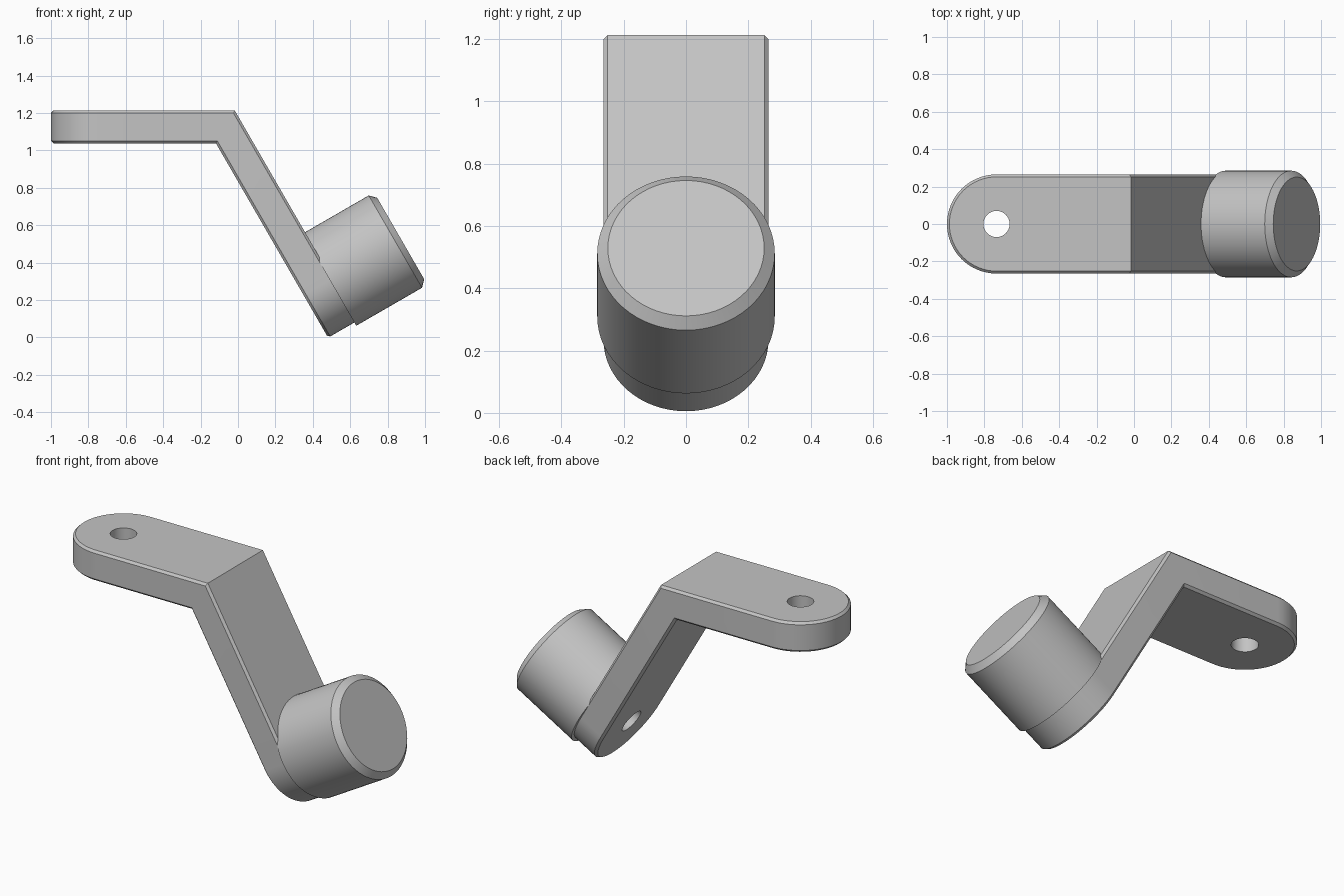
import bpy, bmesh
from math import sin, cos, pi, radians, tan
from mathutils import Vector

if "Cube" in bpy.data.objects:
    bpy.data.objects.remove(bpy.data.objects["Cube"])

SEG = 32                     # segments per half circle
T, R, C = 0.175, 0.265, 0.013  # plate thickness, half width, chamfer
TILT = radians(60)
BEND = Vector((-0.017, 0, 1.213))  # outer corner of the bend
Y = Vector((0, 1, 0))
TAB_DIR, TAB_IN = Vector((-1, 0, 0)), Vector((0, 0, -1))
ARM_DIR = Vector((cos(TILT), 0, -sin(TILT)))
ARM_OUT = Vector((sin(TILT), 0, cos(TILT)))
TAB_CENTRE = BEND + TAB_DIR * 0.718
ARM_CENTRE = BEND + ARM_DIR * 1.036

grey = bpy.data.materials.new("grey metal")
grey.use_nodes = True
colour = (0.55, 0.55, 0.55, 1)
grey.diffuse_color = colour
grey.node_tree.nodes["Principled BSDF"].inputs["Base Color"].default_value = colour


def loft(bm, rows):
    """Join closed rows of points with quads and return the rows of vertices."""
    rings = [[bm.verts.new(p) for p in row] for row in rows]
    for a, b in zip(rings, rings[1:]):
        for i in range(len(a)):
            j = (i + 1) % len(a)
            bm.faces.new((a[i], a[j], b[j], b[i]))
    return rings


def finish(bm, name):
    bmesh.ops.recalc_face_normals(bm, faces=bm.faces[:])
    mesh = bpy.data.meshes.new(name)
    bm.to_mesh(mesh)
    bm.free()
    obj = bpy.data.objects.new(name, mesh)
    bpy.context.collection.objects.link(obj)
    mesh.materials.append(grey)
    return obj


def turned(name, base, axis, profile):
    """Round solid along an axis lying in the xz plane, from (height, radius) pairs."""
    side = axis.cross(Y)
    angles = [pi * i / SEG for i in range(2 * SEG)]
    bm = bmesh.new()
    rings = loft(bm, [[base + axis * h + (side * cos(a) + Y * sin(a)) * r
                       for a in angles] for h, r in profile])
    bm.faces.new(rings[0])
    bm.faces.new(rings[-1])
    return finish(bm, name)


def outline(depth, inset):
    """Outline of the bent strip at a depth below its outer surface."""
    r = R - inset
    sweep = [pi / 2 - pi * i / SEG for i in range(SEG + 1)]
    corner = BEND + Vector((-tan(TILT / 2) * depth, 0, -depth))
    tab, arm = TAB_CENTRE + TAB_IN * depth, ARM_CENTRE - ARM_OUT * depth
    pts = [tab + TAB_DIR * r * cos(a) + Y * r * sin(a) for a in sweep]
    pts.append(corner - Y * r)
    pts += [arm + ARM_DIR * r * cos(a) - Y * r * sin(a) for a in sweep]
    pts.append(corner + Y * r)
    return pts


# Bent bracket with chamfered rims
bm = bmesh.new()
rings = loft(bm, [outline(0, C), outline(C, 0), outline(T - C, 0), outline(T, C)])
for ring in (rings[0], rings[-1]):
    bm.faces.new(ring[:SEG + 2] + ring[-1:])
    bm.faces.new(ring[SEG + 1:])
bracket = finish(bm, "bent_bracket")

# Bolt holes through the tab and the arm
for centre, axis in ((TAB_CENTRE, TAB_IN), (ARM_CENTRE, -ARM_OUT)):
    cutter = turned("hole_cutter", centre, axis, [(-0.1, 0.07), (T + 0.1, 0.07)])
    cutter.hide_render = True
    mod = bracket.modifiers.new("hole", 'BOOLEAN')
    mod.operation, mod.solver, mod.object = 'DIFFERENCE', 'EXACT', cutter
    bpy.context.view_layer.objects.active = bracket
    bpy.ops.object.modifier_apply(modifier=mod.name)
    bpy.data.objects.remove(cutter)

# Round knob with a chamfered outer rim
knob = turned("knob", ARM_CENTRE, ARM_OUT,
              [(-C, 0.285), (0.393, 0.285), (0.426, 0.251)])

bpy.ops.object.select_all(action='DESELECT')
for obj in (bracket, knob):
    obj.select_set(True)
bpy.context.view_layer.objects.active = bracket
bpy.ops.object.shade_smooth_by_angle(angle=radians(30))
